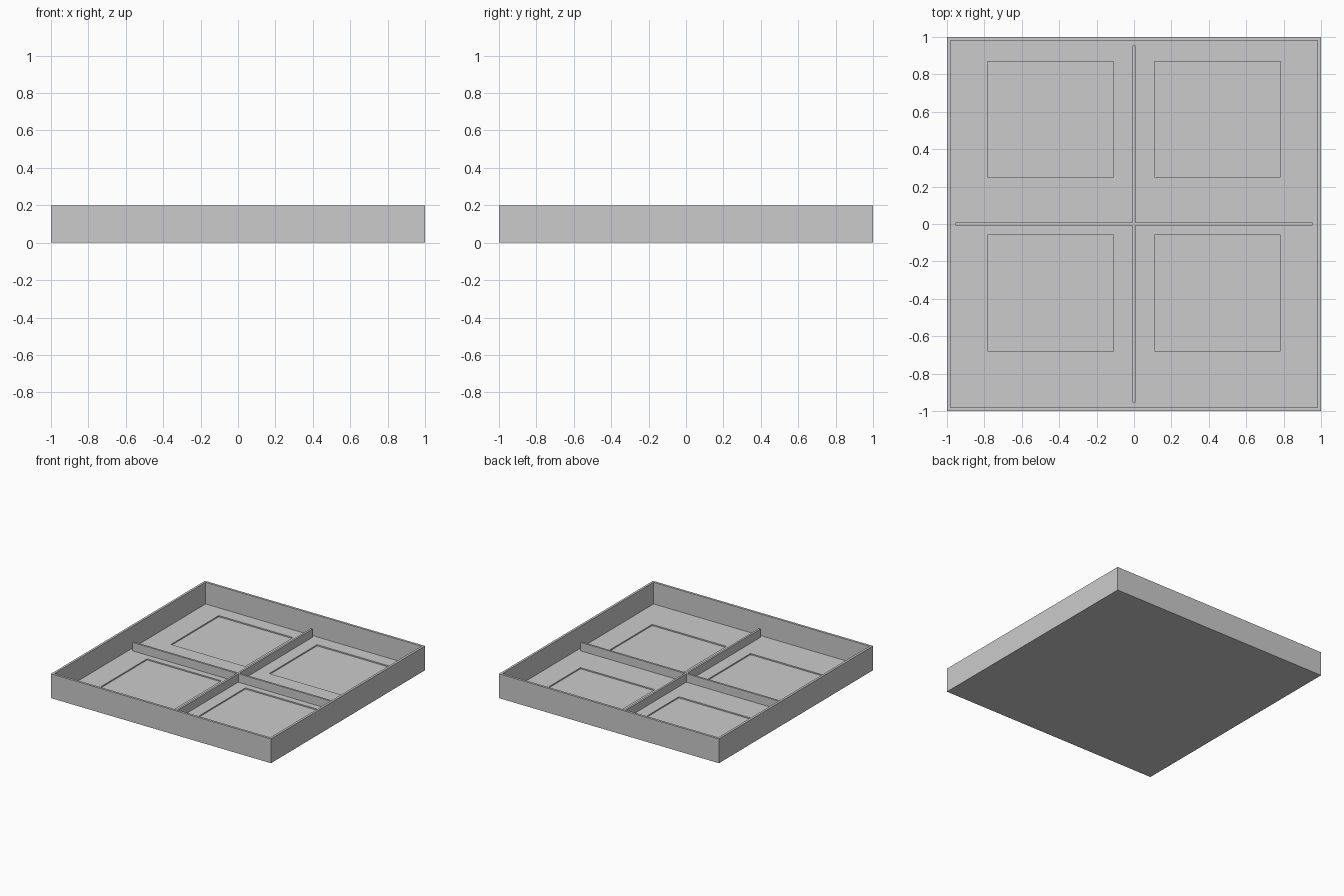
import bpy

default = bpy.data.objects.get("Cube")
if default:
    bpy.data.objects.remove(default, do_unlink=True)

WALL, HEIGHT, FLOOR, RECESS = 0.019, 0.20, 0.022, 0.01
DIVIDER_TOP, DIVIDER_END, DIVIDER_HALF = 0.091, 0.955, 0.008

grey = bpy.data.materials.new("plain_grey")
grey.use_nodes = True
colour = (0.6, 0.6, 0.6, 1)
grey.diffuse_color = colour
grey.node_tree.nodes["Principled BSDF"].inputs["Base Color"].default_value = colour


def box(name, low, high):
    """Axis-aligned box between two opposite corners."""
    centre = [(a + b) / 2 for a, b in zip(low, high)]
    bpy.ops.mesh.primitive_cube_add(size=1, location=centre)
    obj = bpy.context.object
    obj.name = obj.data.name = name
    obj.scale = [b - a for a, b in zip(low, high)]
    bpy.ops.object.transform_apply(location=True, rotation=True, scale=True)
    obj.data.materials.append(grey)
    return obj


def carve(target, cutter):
    """Subtract a cutter from the target and discard it."""
    cutter.hide_render = True
    mod = target.modifiers.new("carve", "BOOLEAN")
    mod.operation, mod.solver, mod.object = "DIFFERENCE", "EXACT", cutter
    bpy.context.view_layer.objects.active = target
    bpy.ops.object.modifier_apply(modifier=mod.name)
    bpy.data.objects.remove(cutter, do_unlink=True)


# Open tray with thin walls and floor
tray = box("tray", (-1, -1, 0), (1, 1, HEIGHT))
inner = 1 - WALL
carve(tray, box("cavity_cutter", (-inner, -inner, FLOOR), (inner, inner, HEIGHT + 0.1)))

# Shallow rectangular recess in the floor of each compartment
for x in (-0.447, 0.447):
    for y in (-0.37, 0.56):
        carve(tray, box("recess_cutter",
                        (x - 0.337, y - 0.31, FLOOR - RECESS),
                        (x + 0.337, y + 0.31, FLOOR + 0.02)))

# Crossed dividers: one long strip and two halves that meet it
e, h = DIVIDER_END, DIVIDER_HALF
base = FLOOR - 0.005
box("long_divider", (-h, -e, base), (h, e, DIVIDER_TOP))
box("right_divider", (-e, -h, base), (-h, h, DIVIDER_TOP))
box("left_divider", (h, -h, base), (e, h, DIVIDER_TOP))
